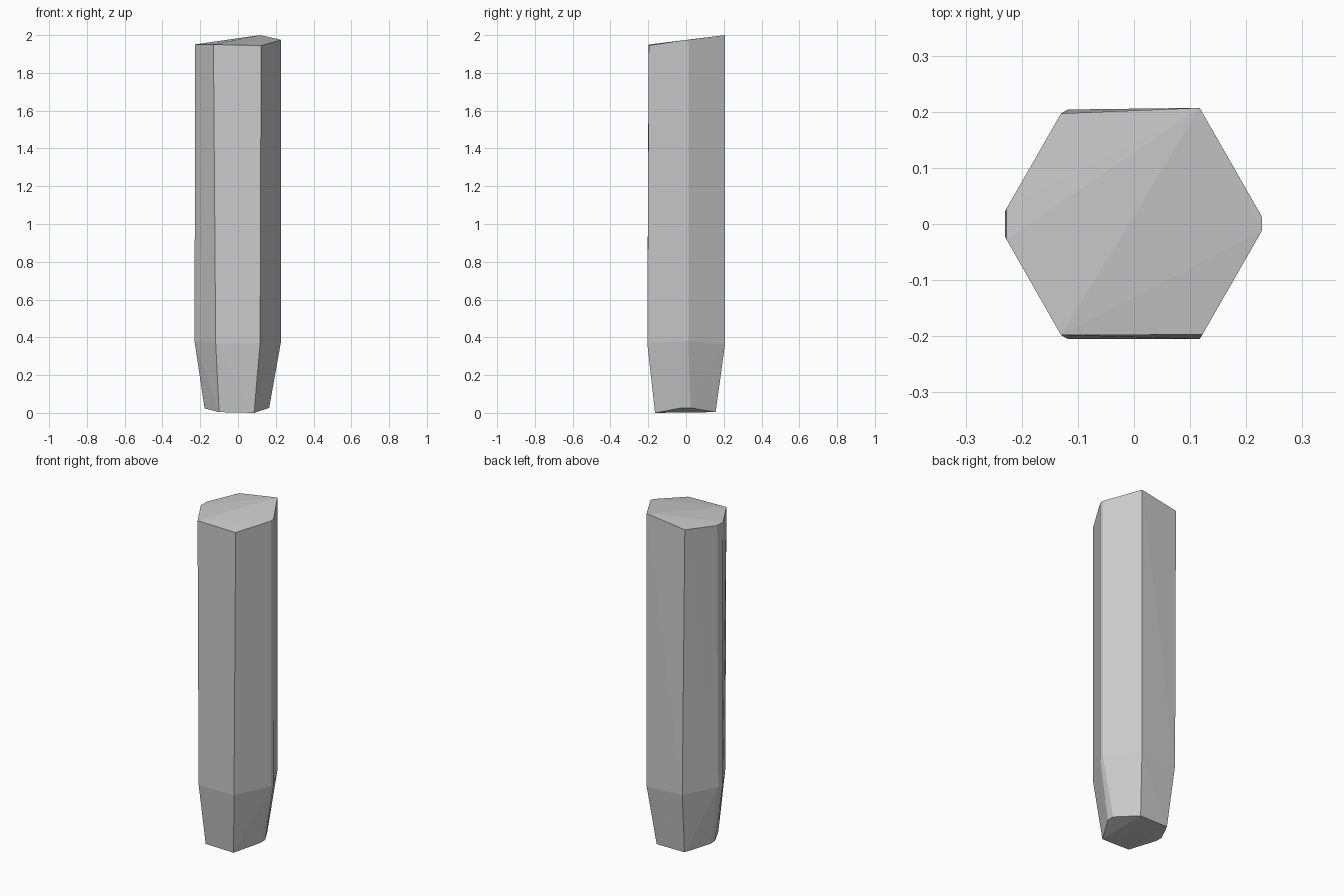
import bpy, bmesh

# Cross-sections (x, y, z) going round the six-sided bar, corners slightly clipped
top = [(0.117, 0.207, 2.0), (-0.13, 0.197, 1.964), (-0.227, 0.028, 1.951),
       (-0.227, -0.028, 1.951), (-0.13, -0.198, 1.95), (0.122, -0.197, 1.945),
       (0.228, -0.012, 1.973), (0.228, 0.013, 1.975)]
shoulder = [(0.117, 0.206, 0.36), (-0.118, 0.204, 0.37), (-0.23, 0.022, 0.38),
            (-0.23, -0.022, 0.38), (-0.118, -0.205, 0.37), (0.117, -0.205, 0.37),
            (0.228, -0.012, 0.38), (0.228, 0.012, 0.38)]
foot = [(0.085, 0.157, 0.004), (-0.1, 0.157, 0.004), (-0.177, 0.022, 0.024),
        (-0.177, -0.022, 0.024), (-0.1, -0.164, 0.004), (0.085, -0.164, 0.0),
        (0.165, -0.022, 0.027), (0.165, 0.022, 0.027)]

# Faceted bar: convex skin around the three sections
bm = bmesh.new()
for ring in (top, shoulder, foot):
    for p in ring:
        bm.verts.new(p)
res = bmesh.ops.convex_hull(bm, input=bm.verts[:])
loose = [v for v in bm.verts if not v.link_faces]
bmesh.ops.delete(bm, geom=loose, context='VERTS')
bmesh.ops.recalc_face_normals(bm, faces=bm.faces[:])

mesh = bpy.data.meshes.new("hexagonal_post")
bm.to_mesh(mesh)
bm.free()
post = bpy.data.objects.new("hexagonal_post", mesh)
bpy.context.collection.objects.link(post)
